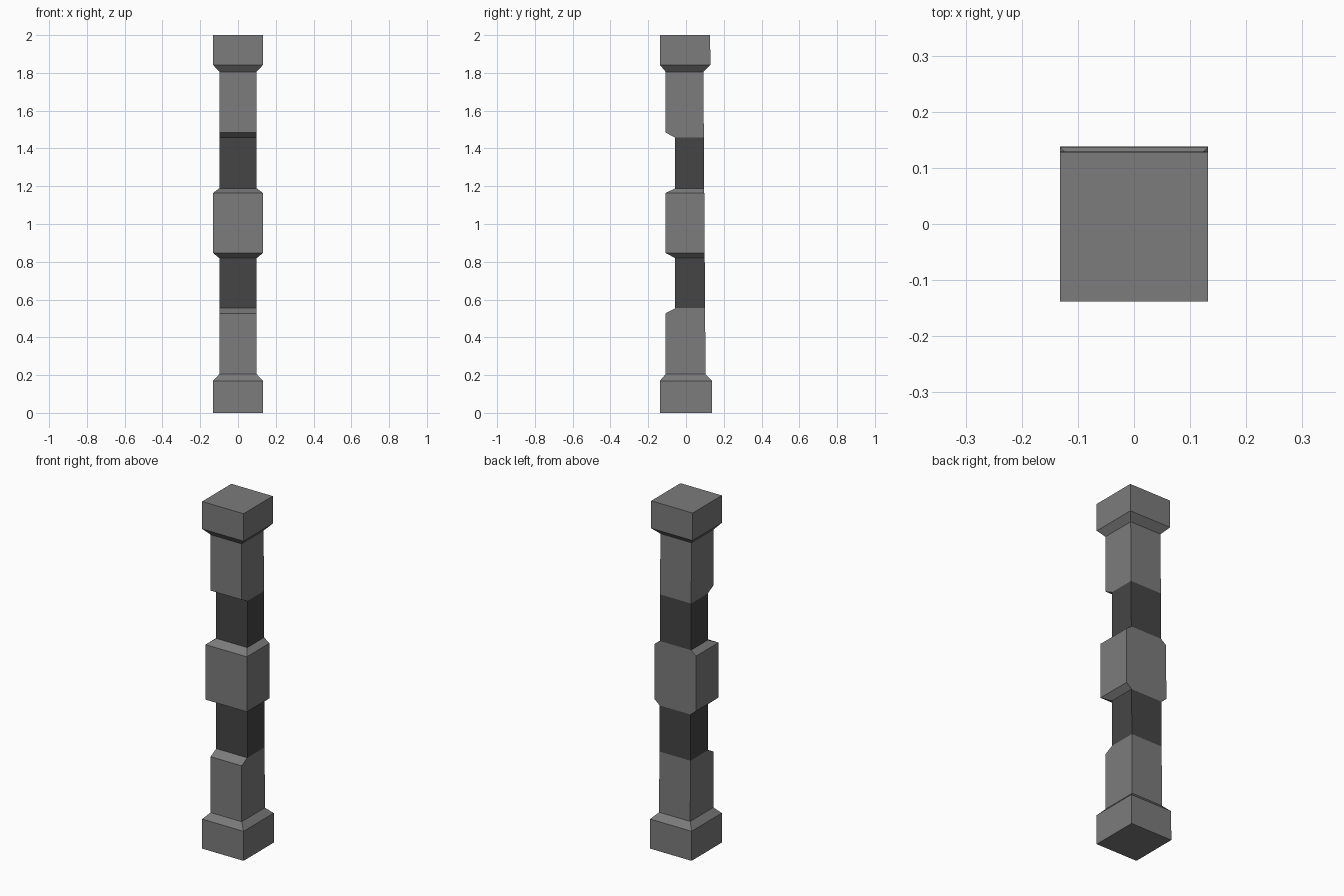
import bpy, bmesh

if "Cube" in bpy.data.objects:
    bpy.data.objects.remove(bpy.data.objects["Cube"])

def material(name, v):
    m = bpy.data.materials.new(name)
    m.diffuse_color = (v, v, v, 1)
    m.use_nodes = True
    m.node_tree.nodes["Principled BSDF"].inputs["Base Color"].default_value = m.diffuse_color
    return m

stone = material("stone_grey", 0.2)
dark = material("dark_grey", 0.06)

WIDE, NARROW = 0.132, 0.099                 # half widths in x
PLINTH, FACE, RECESS = -0.138, -0.108, -0.057   # front planes in y

def back(z, wide=False):
    # the rear leans slightly forward with height
    return 0.138 - 0.005 * z if wide else 0.105 - 0.0072 * z

def loft(name, rings, mat, bottom=False, top=False):
    # rings: (z, half width, front y, rear is wide)
    bm = bmesh.new()
    loops = []
    for z, w, f, wide in rings:
        b = back(z, wide)
        loops.append([bm.verts.new(p) for p in
                      ((-w, f, z), (w, f, z), (w, b, z), (-w, b, z))])
    for lo, hi in zip(loops, loops[1:]):
        for i in range(4):
            j = (i + 1) % 4
            bm.faces.new((lo[i], lo[j], hi[j], hi[i]))
    if bottom:
        bm.faces.new(loops[0][::-1])
    if top:
        bm.faces.new(loops[-1])
    me = bpy.data.meshes.new(name)
    bm.to_mesh(me)
    bm.free()
    me.materials.append(mat)
    ob = bpy.data.objects.new(name, me)
    bpy.context.collection.objects.link(ob)

# foot plinth and lower shaft
loft("lower_post", [(0, WIDE, PLINTH, True), (0.17, WIDE, PLINTH, True),
                    (0.205, NARROW, FACE, False), (0.527, NARROW, FACE, False),
                    (0.554, NARROW, RECESS, False)], stone, bottom=True)

# recessed dark sections
for name, z0, z1 in (("lower_recess", 0.554, 0.819), ("upper_recess", 1.189, 1.457)):
    loft(name, [(z0, NARROW, RECESS, False), (z1, NARROW, RECESS, False)], dark)

# middle block, chamfered on front and sides, flush at the rear
loft("middle_block", [(0.819, NARROW, RECESS, False), (0.847, WIDE, FACE, False),
                      (1.164, WIDE, FACE, False), (1.189, NARROW, RECESS, False)], stone)

# upper shaft and capital
loft("upper_post", [(1.457, NARROW, RECESS, False), (1.484, NARROW, FACE, False),
                    (1.806, NARROW, FACE, False), (1.842, WIDE, PLINTH, True),
                    (2.0, WIDE, PLINTH, True)], stone, top=True)
